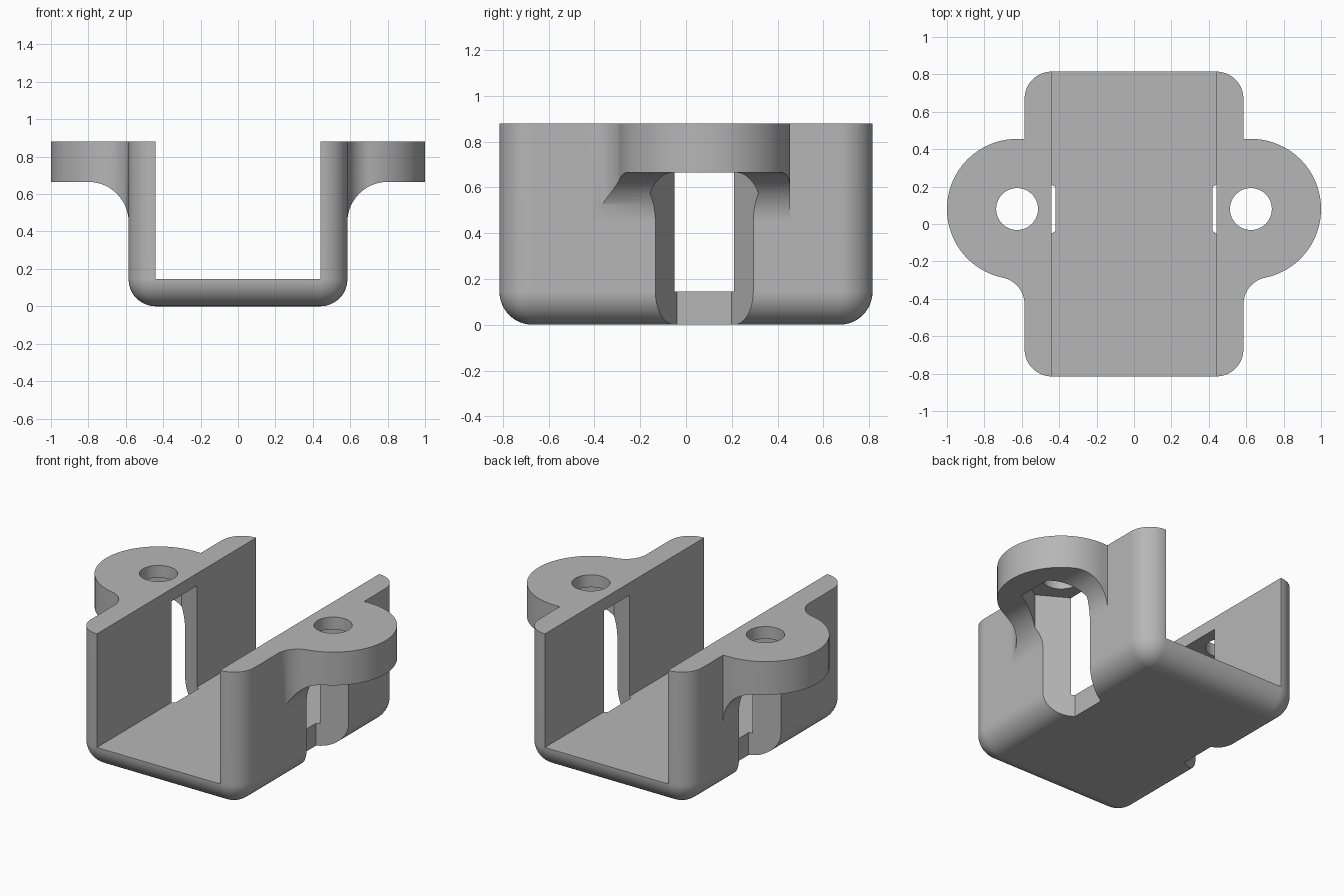
import bpy, bmesh, math
from mathutils import Matrix

if "Cube" in bpy.data.objects:
    bpy.data.objects.remove(bpy.data.objects["Cube"])

# Main dimensions
HALF_W, HALF_L, TOP, ROUND = 0.585, 0.815, 0.88, 0.145
EAR_X, EAR_Y, EAR_R, EAR_Z = 0.625, 0.08, 0.375, 0.665

grey = bpy.data.materials.new("light_grey")
grey.use_nodes = True
colour = (0.47, 0.47, 0.47, 1)
grey.diffuse_color = colour
grey.node_tree.nodes["Principled BSDF"].inputs["Base Color"].default_value = colour


def finish(name, bm):
    bmesh.ops.recalc_face_normals(bm, faces=bm.faces)
    mesh = bpy.data.meshes.new(name)
    bm.to_mesh(mesh)
    bm.free()
    mesh.materials.append(grey)
    ob = bpy.data.objects.new(name, mesh)
    bpy.context.collection.objects.link(ob)
    return ob


def box_mesh(lo, hi):
    bm = bmesh.new()
    bmesh.ops.create_cube(bm, size=1)
    for v in bm.verts:
        for i in range(3):
            v.co[i] = hi[i] if v.co[i] > 0 else lo[i]
    return bm


def prism(name, points, axis, lo, hi):
    """Extrude a closed outline along z (xy outline) or y (xz outline)."""
    place = (lambda a, b, c: (a, b, c)) if axis == "z" else (lambda a, b, c: (a, c, b))
    bm = bmesh.new()
    base = bm.faces.new([bm.verts.new(place(a, b, lo)) for a, b in points])
    moved = bmesh.ops.extrude_face_region(bm, geom=[base])["geom"]
    bmesh.ops.translate(bm, vec=place(0, 0, hi - lo),
                        verts=[g for g in moved if isinstance(g, bmesh.types.BMVert)])
    return finish(name, bm)


def arc(cx, cy, r, start, end, steps):
    angles = [math.radians(start + (end - start) * i / steps) for i in range(steps + 1)]
    return [(cx + r * math.cos(a), cy + r * math.sin(a)) for a in angles]


def mirrored(ob, name):
    bm = bmesh.new()
    bm.from_mesh(ob.data)
    bmesh.ops.transform(bm, matrix=Matrix.Scale(-1, 4, (1, 0, 0)), verts=bm.verts)
    return finish(name, bm)


def combine(target, other, operation):
    mod = target.modifiers.new("combine", "BOOLEAN")
    mod.operation, mod.object, mod.solver = operation, other, "EXACT"
    bpy.context.view_layer.objects.active = target
    bpy.ops.object.modifier_apply(modifier=mod.name)
    bpy.data.objects.remove(other)


# Body block, rounded on its upright and bottom edges
bm = box_mesh((-HALF_W, -HALF_L, 0), (HALF_W, HALF_L, 1))
edges = [e for e in bm.edges if min(v.co.z for v in e.verts) < 0.5]
bmesh.ops.bevel(bm, geom=edges, offset=ROUND, segments=12, profile=0.5, affect="EDGES")
bracket = finish("channel_bracket", bm)

# Ear: rounded plan outline with a front fillet, crossed with a curved side profile
fx = HALF_W + ROUND
dy = math.sqrt((EAR_R + ROUND) ** 2 - (fx - EAR_X) ** 2)
lean = math.degrees(math.atan2(dy, fx - EAR_X))
plan = [(0.5, EAR_Y + EAR_R)]
plan += arc(EAR_X, EAR_Y, EAR_R, 90, -lean, 56)
plan += arc(fx, EAR_Y - dy, ROUND, 180 - lean, 180, 14)[1:]
plan += [(0.5, EAR_Y - dy)]
under = EAR_Z - 0.45
side = [(0.5, 1.2), (1.1, 1.2), (1.1, EAR_Z)]
side += arc(HALF_W + under, 0.45, under, 90, 180, 20) + [(0.5, 0.45)]
left_ear = prism("left_ear", plan, "z", 0.3, 1.05)
combine(left_ear, prism("ear_side", side, "y", -1, 1), "INTERSECT")
right_ear = mirrored(left_ear, "right_ear")
for ear in (left_ear, right_ear):
    combine(bracket, ear, "UNION")

# Level top and open channel
combine(bracket, finish("top_cut", box_mesh((-2, -2, TOP), (2, 2, 2))), "DIFFERENCE")
combine(bracket, finish("channel_cut", box_mesh((-0.44, -2, 0.145), (0.44, 2, 2))), "DIFFERENCE")

# Hexagonal pockets from below and round screw holes above them
hexagon = arc(EAR_X, EAR_Y, 0.237, 0, 300, 5)
hexagon = [(EAR_X - (y - EAR_Y), EAR_Y + (x - EAR_X)) for x, y in hexagon]
circle = arc(EAR_X, EAR_Y, 0.112, 0, 352.5, 47)
for name, outline, lo, hi in (("pocket", hexagon, -0.2, 0.80), ("hole", circle, 0.7, 1.1)):
    cutter = prism(name, outline, "z", lo, hi)
    other = mirrored(cutter, name + "_mirrored")
    combine(bracket, cutter, "DIFFERENCE")
    combine(bracket, other, "DIFFERENCE")

# Smooth curves with crisp edges
bpy.ops.object.select_all(action="DESELECT")
bracket.select_set(True)
bpy.context.view_layer.objects.active = bracket
bpy.ops.object.shade_smooth_by_angle(angle=math.radians(30))
weighted = bracket.modifiers.new("weighted_normals", "WEIGHTED_NORMAL")
weighted.keep_sharp = True
